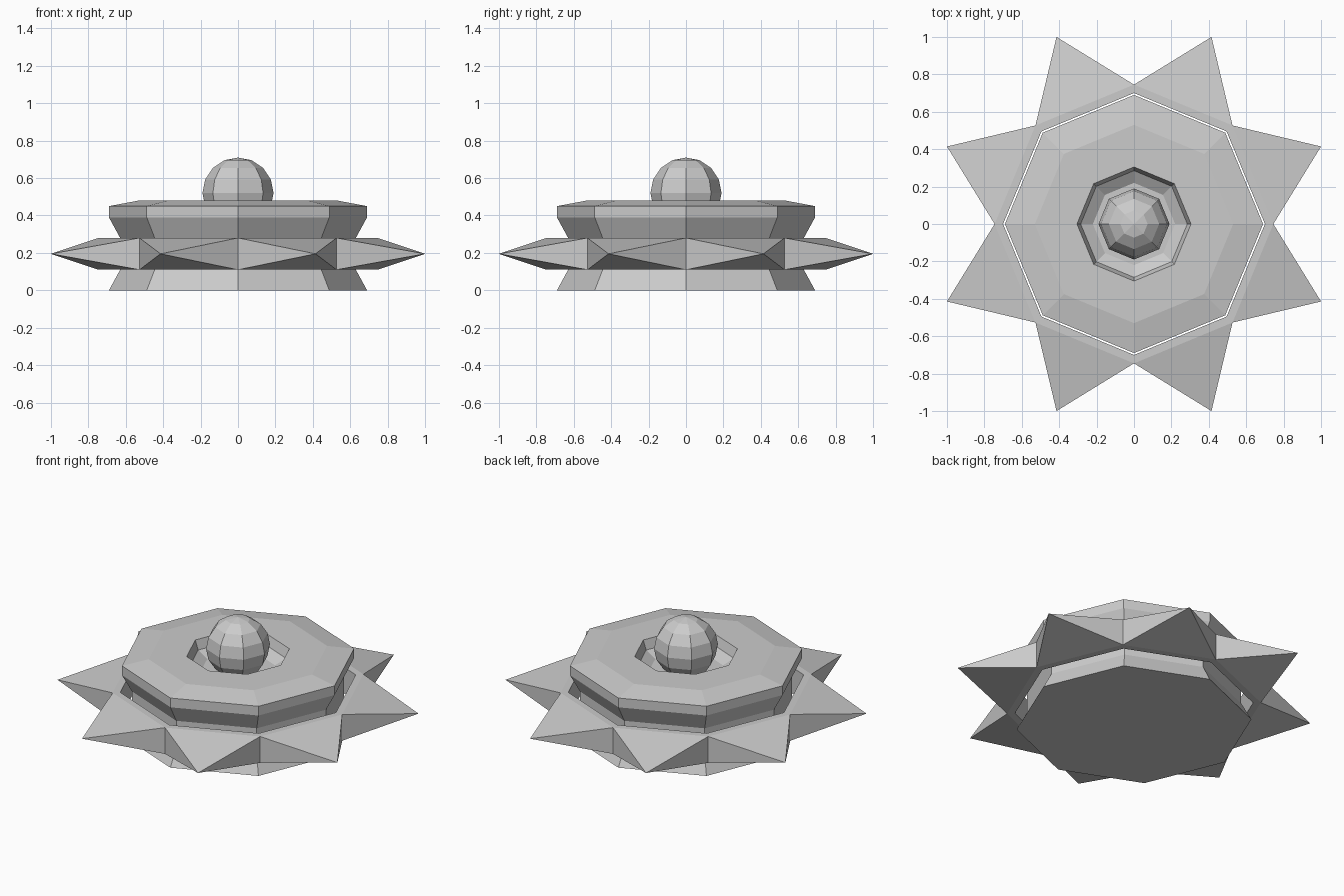
import bpy, bmesh
from math import sin, cos, pi

if "Cube" in bpy.data.objects:
    bpy.data.objects.remove(bpy.data.objects["Cube"])

def make_object(name, bm):
    bmesh.ops.recalc_face_normals(bm, faces=bm.faces)
    mesh = bpy.data.meshes.new(name)
    bm.to_mesh(mesh)
    bm.free()
    obj = bpy.data.objects.new(name, mesh)
    bpy.context.collection.objects.link(obj)
    return obj

def polar(bm, r, a, z):
    return bm.verts.new((r * cos(a), r * sin(a), z))

def octagon(bm, r, z):
    return [polar(bm, r, i * pi / 4, z) for i in range(8)]

def bridge(bm, a, b):
    for i in range(8):
        j = (i + 1) % 8
        bm.faces.new((a[i], a[j], b[j], b[i]))

# Octagonal body: flared foot, waist, rim, bevelled top and sunken socket
bm = bmesh.new()
profile = [(.69, 0), (.63, .11), (.63, .28), (.69, .39), (.69, .45),
           (.53, .48), (.305, .48), (.285, .42), (.22, .38)]
rings = [octagon(bm, r, z) for r, z in profile]
for a, b in zip(rings, rings[1:]):
    bridge(bm, a, b)
bm.faces.new(rings[0])
bm.faces.new(rings[-1])
make_object("body", bm)

# Loose ring around the waist with eight pyramid spikes
bm = bmesh.new()
inner_low, inner_high = octagon(bm, .70, .11), octagon(bm, .70, .28)
outer_low, outer_high = octagon(bm, .745, .11), octagon(bm, .745, .28)
bridge(bm, inner_low, inner_high)
bridge(bm, inner_low, outer_low)
bridge(bm, inner_high, outer_high)
for i in range(8):
    j = (i + 1) % 8
    tip = polar(bm, 1.0824, (i + .5) * pi / 4, .195)
    base = [outer_low[i], outer_low[j], outer_high[j], outer_high[i]]
    for k in range(4):
        bm.faces.new((base[k], base[(k + 1) % 4], tip))
make_object("spiked_ring", bm)

# Ball resting in the socket
bpy.ops.mesh.primitive_uv_sphere_add(segments=8, ring_count=8, radius=.19,
                                     location=(0, 0, .52))
bpy.context.object.name = "top_ball"
